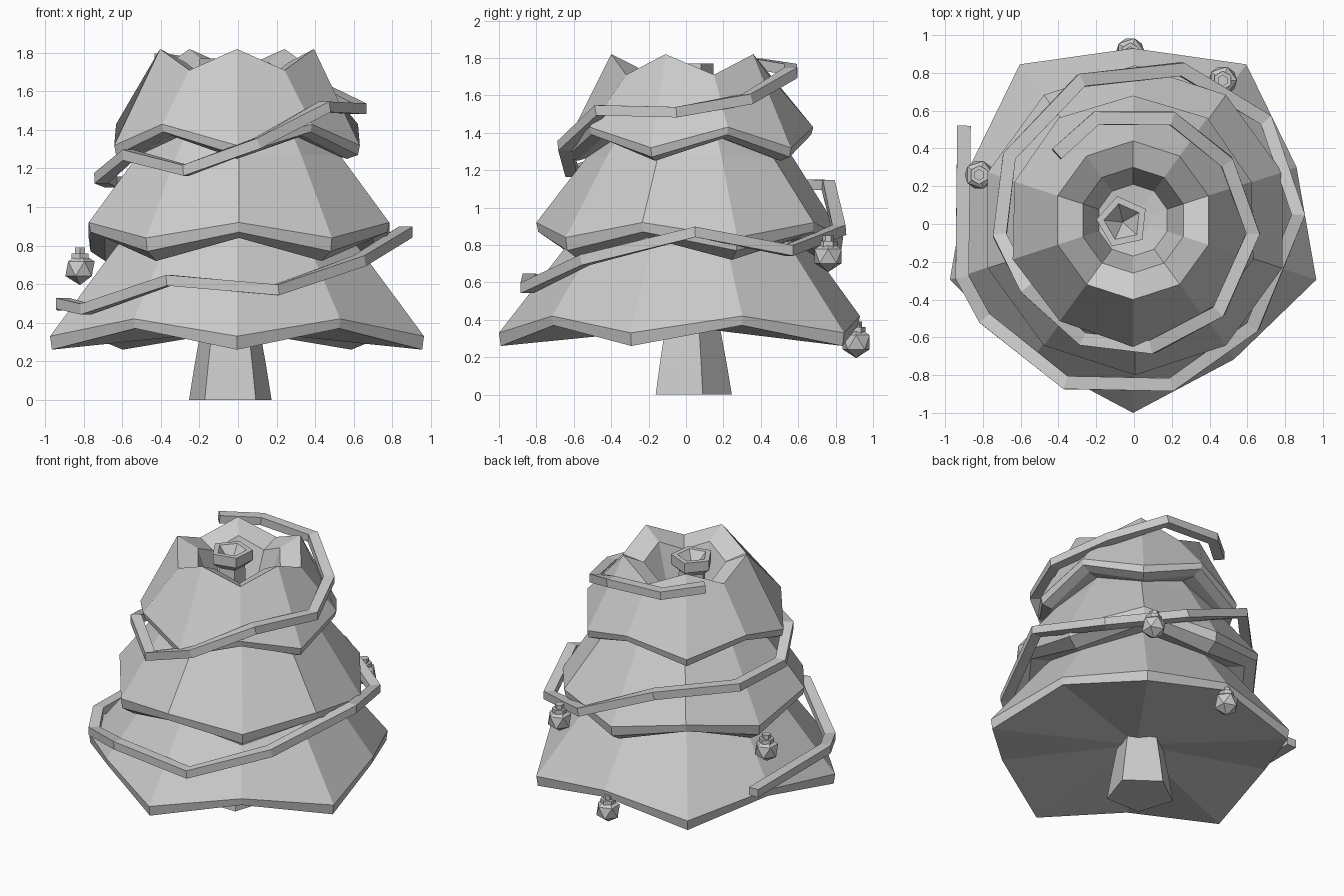
import bpy, bmesh, math
from mathutils import Vector

cube = bpy.data.objects.get("Cube")
if cube:
    bpy.data.objects.remove(cube, do_unlink=True)

grey = bpy.data.materials.new("plain grey")
grey.use_nodes = True
grey.diffuse_color = (0.6, 0.6, 0.6, 1)
grey.node_tree.nodes["Principled BSDF"].inputs["Base Color"].default_value = (0.6, 0.6, 0.6, 1)


def finish(name, bm):
    bmesh.ops.recalc_face_normals(bm, faces=bm.faces)
    mesh = bpy.data.meshes.new(name)
    bm.to_mesh(mesh)
    bm.free()
    mesh.materials.append(grey)
    obj = bpy.data.objects.new(name, mesh)
    bpy.context.collection.objects.link(obj)
    return obj


def bridge(bm, loops):
    """Join neighbouring vertex loops with quads."""
    for low, high in zip(loops, loops[1:]):
        for i in range(len(low)):
            j = (i + 1) % len(low)
            bm.faces.new((low[i], low[j], high[j], high[i]))


def lathe(name, rings, sides, center, first, last, start=-90):
    """Join rings of (radius, z) or (radius, z, odd radius, odd z); first/last are closing centre heights."""
    bm = bmesh.new()
    loops = []
    for ring in rings:
        pair = (ring[:2], ring[-2:])
        loop = []
        for i in range(sides):
            a = math.radians(start + 360 * i / sides)
            r, z = pair[i % 2]
            loop.append(bm.verts.new((center[0] + r * math.cos(a), center[1] + r * math.sin(a), z)))
        loops.append(loop)
    bridge(bm, loops)
    for loop, z in ((loops[0], first), (loops[-1], last)):
        tip = bm.verts.new((*center, z))
        for i in range(sides):
            bm.faces.new((loop[i], loop[(i + 1) % sides], tip))
    return finish(name, bm)


# Foliage tiers: ten-sided skirts with a zigzag hem
lathe("lower_tier", [(1.01, 0.26, 0.9, 0.37), (1.02, 0.33, 0.91, 0.42),
                     (0.67, 0.78, 0.65, 0.78), (0.45, 1.05)], 10, (-0.005, 0.02), 0.36, 1.05)
lathe("middle_tier", [(0.73, 0.84, 0.73, 0.72), (0.81, 0.87, 0.81, 0.77), (0.82, 0.92, 0.82, 0.84),
                      (0.55, 1.27), (0.42, 1.45)], 10, (0.005, 0.02), 0.92, 1.45)
lathe("upper_tier", [(0.6, 1.25, 0.58, 1.37), (0.66, 1.27, 0.65, 1.39), (0.67, 1.32, 0.66, 1.43),
                     (0.42, 1.82, 0.42, 1.71), (0.28, 1.75, 0.28, 1.67),
                     (0.19, 1.46)], 10, (-0.005, 0.02), 1.42, 1.44)

# Trunk and its hollow tip poking out of the crown
lathe("trunk", [(0.225, 0), (0.195, 0.18), (0.15, 0.42)], 5, (-0.04, 0.02), 0, 0.42, -54)
lathe("trunk_tip", [(0.1, 1.42), (0.09, 1.66), (0.14, 1.7), (0.14, 1.77), (0.1, 1.77)],
      5, (-0.06, 0.01), 1.42, 1.66, 30)


# Garland: one square-cut ribbon winding up the tree
path = [Vector(p) for p in (
    (-0.9, 0.52, 0.49), (-0.91, -0.28, 0.5), (-0.79, -0.5, 0.47), (-0.36, -0.84, 0.62),
    (0.2, -0.85, 0.57), (0.63, -0.54, 0.72), (0.87, 0.05, 0.87), (0.7, 0.55, 0.77),
    (0.25, 0.82, 0.88), (-0.28, 0.76, 1.12), (-0.66, 0.36, 1.13), (-0.71, -0.06, 1.15),
    (-0.57, -0.34, 1.27), (-0.27, -0.61, 1.19), (0.1, -0.65, 1.33), (0.45, -0.46, 1.52),
    (0.63, -0.05, 1.51), (0.49, 0.33, 1.58), (0.2, 0.56, 1.72), (-0.2, 0.56, 1.74),
    (-0.41, 0.37, 1.77))]
half_width, half_height = 0.036, 0.028
bm = bmesh.new()
loops = []
for i, p in enumerate(path):
    before = (p - path[max(i - 1, 0)]).normalized()
    after = (path[min(i + 1, len(path) - 1)] - p).normalized()
    along = (before + after).normalized()
    side = along.cross(Vector((0, 0, 1))).normalized()
    up = side.cross(along)
    loops.append([bm.verts.new(p + side * half_width * s + up * half_height * u)
                  for s, u in ((-1, -1), (1, -1), (1, 1), (-1, 1))])
bridge(bm, loops)
bm.faces.new(loops[0])
bm.faces.new(loops[-1])
finish("garland", bm)

# Baubles: faceted balls with a collar and a hook stub
for i, spot in enumerate([(-0.82, 0.26, 0.68), (0.47, 0.76, 0.74), (-0.02, 0.91, 0.28)]):
    bm = bmesh.new()
    bmesh.ops.create_icosphere(bm, subdivisions=1, radius=0.085)
    for radius, height, z in ((0.05, 0.03, 0.065), (0.03, 0.05, 0.085)):
        cap = bmesh.ops.create_cone(bm, cap_ends=True, segments=6, radius1=radius,
                                    radius2=radius, depth=height)
        bmesh.ops.translate(bm, verts=cap["verts"], vec=(0, 0, z))
    finish(f"bauble_{i + 1}", bm).location = spot
